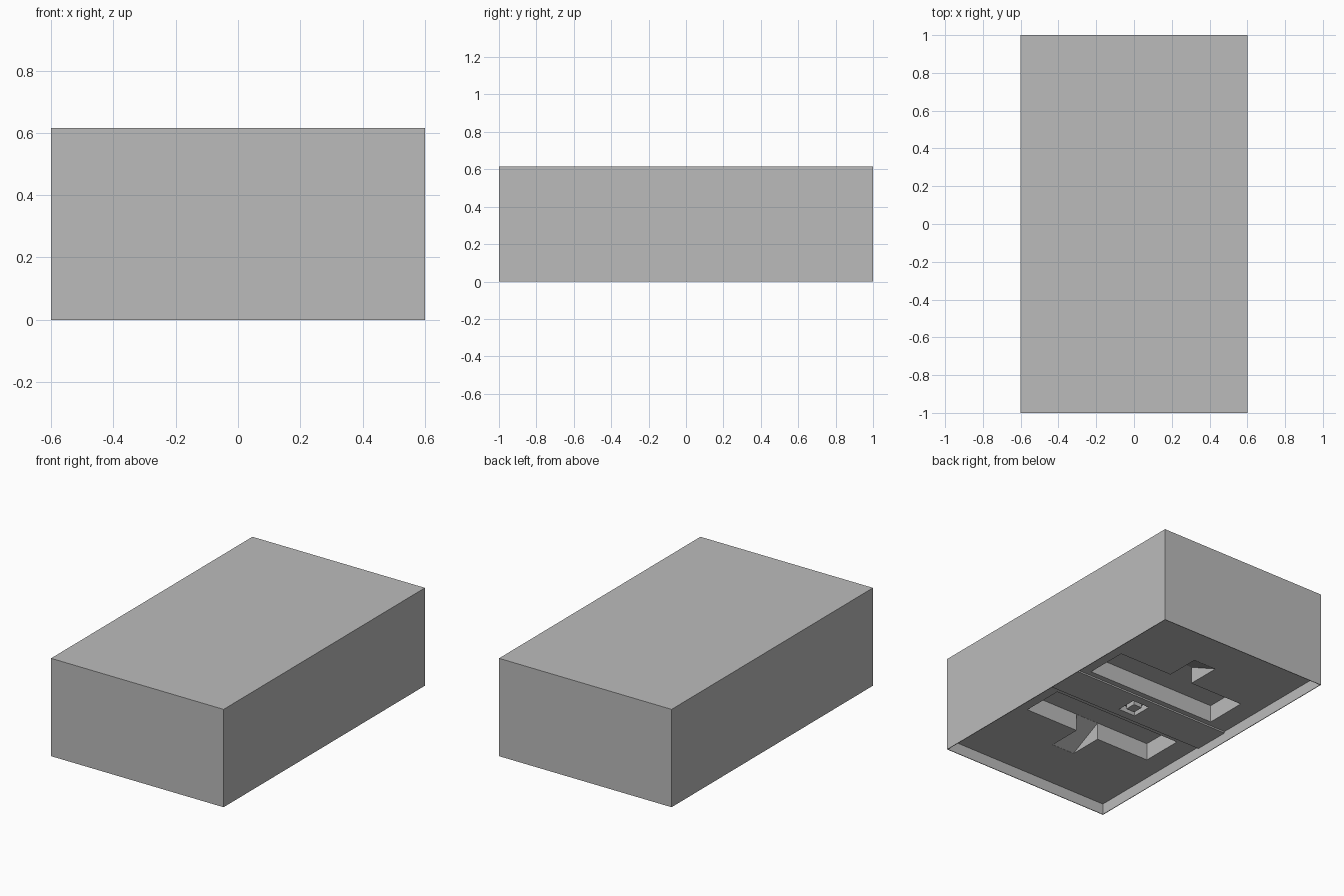
import bpy
import bmesh

if "Cube" in bpy.data.objects:
    bpy.data.objects.remove(bpy.data.objects["Cube"], do_unlink=True)

grey = bpy.data.materials.new("plain_grey")
grey.use_nodes = True
colour = (0.5, 0.5, 0.5, 1)
grey.diffuse_color = colour
grey.node_tree.nodes["Principled BSDF"].inputs["Base Color"].default_value = colour


def prism(name, profile, half_width, material=grey):
    """Extrude a (y, z) profile across x, from -half_width to half_width."""
    bm = bmesh.new()
    face = bm.faces.new([bm.verts.new((-half_width, y, z)) for y, z in profile])
    side = bmesh.ops.extrude_face_region(bm, geom=[face])["geom"]
    moved = [v for v in side if isinstance(v, bmesh.types.BMVert)]
    bmesh.ops.translate(bm, verts=moved, vec=(2 * half_width, 0, 0))
    bmesh.ops.recalc_face_normals(bm, faces=bm.faces)
    mesh = bpy.data.meshes.new(name)
    bm.to_mesh(mesh)
    bm.free()
    mesh.materials.append(material)
    obj = bpy.data.objects.new(name, mesh)
    bpy.context.collection.objects.link(obj)
    return obj


def block(name, half_width, y0, y1, z0, z1):
    return prism(name, [(y0, z0), (y1, z0), (y1, z1), (y0, z1)], half_width)


def cut(target, cutter):
    """Subtract the cutter from the target, then remove it."""
    cutter.hide_render = True
    mod = target.modifiers.new("cut", 'BOOLEAN')
    mod.operation = 'DIFFERENCE'
    mod.solver = 'EXACT'
    mod.object = cutter
    bpy.context.view_layer.objects.active = target
    bpy.ops.object.modifier_apply(modifier=mod.name)
    bpy.data.objects.remove(cutter, do_unlink=True)


HEIGHT, PANEL, POCKET = 0.615, 0.07, 0.18
BELOW = -0.1

# Main box with a thin rim around its recessed underside
body = block("box_body", 0.6, -1, 1, 0, HEIGHT)
cut(body, block("underside_cutter", 0.596, -0.996, 0.996, BELOW, PANEL))

# Two mirrored T-shaped pockets, each with a sloping finger ramp
for s in (-1, 1):
    cut(body, block("bar_cutter", 0.46, s * 0.155, s * 0.43, BELOW, POCKET))
    ramp = [(0.4, BELOW), (0.65, BELOW), (0.65, 0.071), (0.43, 0.179), (0.4, 0.165)]
    cut(body, prism("ramp_cutter", [(s * y, z) for y, z in ramp], 0.08))

# Low strip across the middle with a small square socket
strip = block("centre_strip", 0.597, -0.12, 0.12, 0.06, 0.075)
for part in (body, strip):
    cut(part, block("socket_cutter", 0.06, -0.065, 0.065, BELOW, 0.1))
block("socket_post", 0.03, -0.035, 0.035, 0.06, 0.105)
